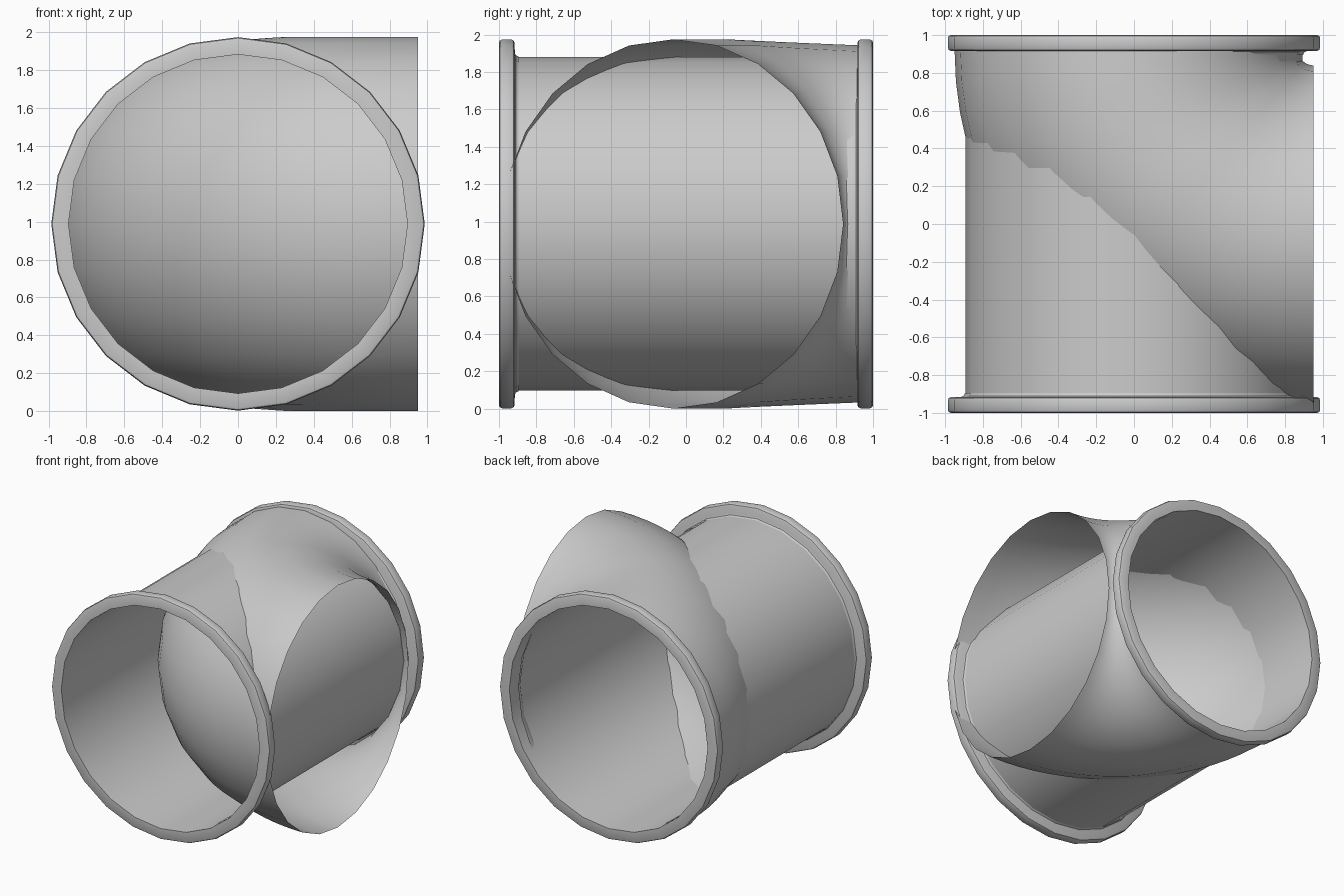
import bpy, bmesh, math

if "Cube" in bpy.data.objects:
    bpy.data.objects.remove(bpy.data.objects["Cube"])

SIDES = 24
ZC = 0.988          # height of the pipe axis


def make_object(name, rings, closed=False, angle=35):
    """Skin a list of vertex rings into a smooth-shaded object."""
    bm = bmesh.new()
    loops = [[bm.verts.new(p) for p in ring] for ring in rings]
    pairs = list(zip(loops, loops[1:]))
    if closed:
        pairs.append((loops[-1], loops[0]))
    for a, b in pairs:
        for i in range(SIDES):
            j = (i + 1) % SIDES
            bm.faces.new((a[i], a[j], b[j], b[i]))
    bmesh.ops.recalc_face_normals(bm, faces=bm.faces)
    # open tubes: make sure the normals point away from the axis
    mesh = bpy.data.meshes.new(name)
    bm.to_mesh(mesh)
    bm.free()
    obj = bpy.data.objects.new(name, mesh)
    bpy.context.collection.objects.link(obj)
    bpy.ops.object.select_all(action='DESELECT')
    obj.select_set(True)
    bpy.context.view_layer.objects.active = obj
    bpy.ops.object.shade_smooth_by_angle(angle=math.radians(angle))
    return obj


def turns():
    return [2 * math.pi * i / SIDES for i in range(SIDES)]


def y_ring(r, y):
    return [(r * math.cos(t), y, ZC + r * math.sin(t)) for t in turns()]


# straight pipe running front to back
make_object("main_pipe", [y_ring(0.892, -0.93), y_ring(0.892, 0.93)])

# rounded collar at each end, with a small fillet onto the pipe
profile = [(0.895, 1.0), (0.97, 1.0), (0.981, 0.995), (0.986, 0.982),
           (0.986, 0.935), (0.981, 0.922), (0.97, 0.917), (0.915, 0.915),
           (0.902, 0.91), (0.895, 0.895)]
for name, s in (("front_collar", -1), ("back_collar", 1)):
    make_object(name, [y_ring(r, s * y) for r, y in profile], closed=True)

# open-ended elbow turning from the back collar to the right side
PX, PY, BEND, WIDTH, STEPS = 0.95, 0.92, 0.99, 0.91, 18
elbow = []
for k in range(STEPS + 1):
    a = math.pi / 2 * k / STEPS
    tall = 0.955 + 0.032 * min(1, 2 * k / STEPS)
    ring = []
    for t in turns():
        d = BEND + WIDTH * math.cos(t)
        ring.append((PX - d * math.cos(a), PY - d * math.sin(a),
                     ZC + tall * math.sin(t)))
    elbow.append(ring)
make_object("side_elbow", elbow, angle=60)
